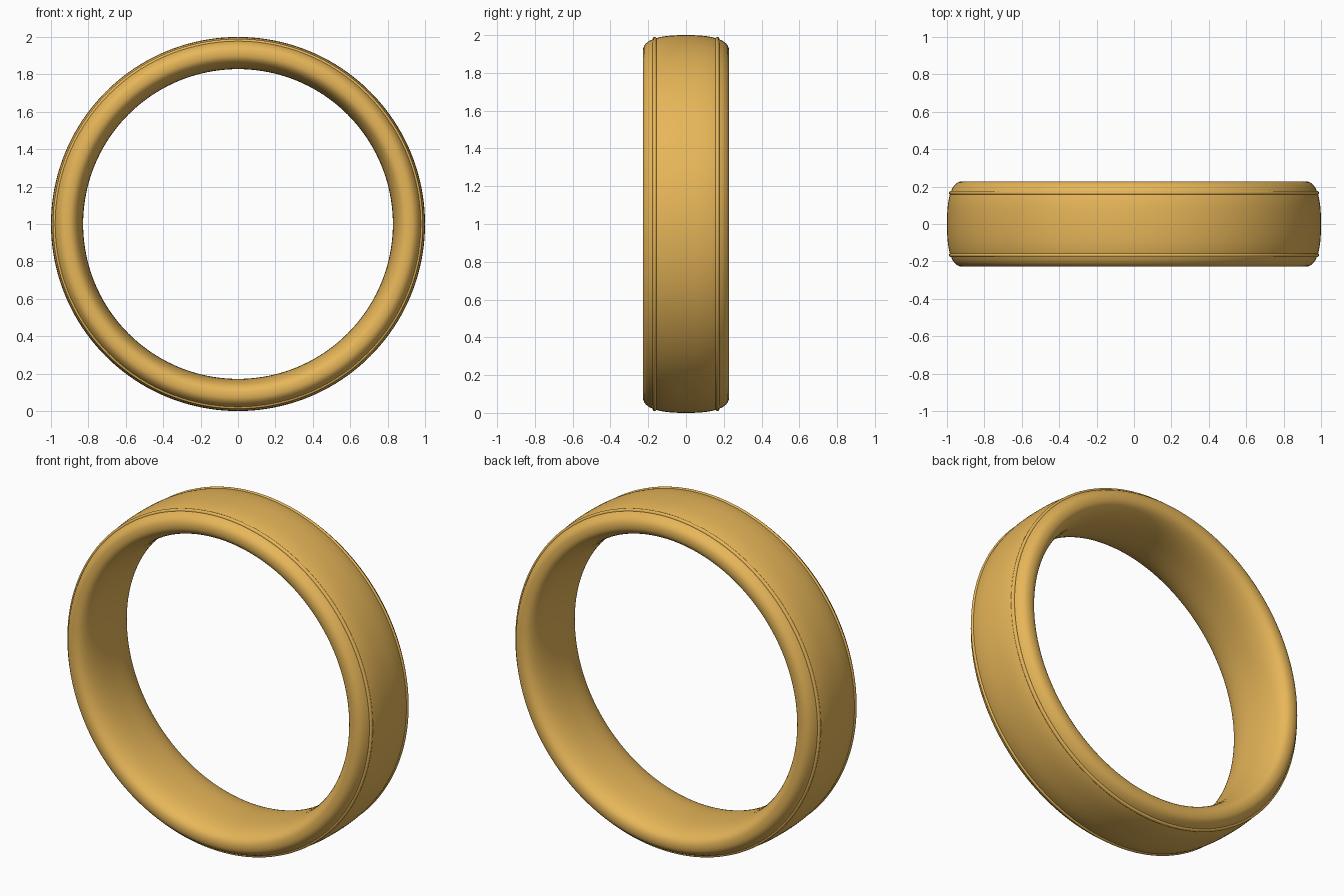
import bpy, bmesh, math

if "Cube" in bpy.data.objects:
    bpy.data.objects.remove(bpy.data.objects["Cube"])


def lathe(name, profile, mat, segments=160):
    """Revolve a closed (radius, y) profile around the ring's y axis."""
    bm = bmesh.new()
    n = len(profile)
    rings = []
    for i in range(segments):
        a = 2 * math.pi * i / segments
        rings.append([bm.verts.new((r * math.cos(a), y, 1 + r * math.sin(a))) for r, y in profile])
    for i in range(segments):
        p, q = rings[i], rings[(i + 1) % segments]
        for j in range(n):
            k = (j + 1) % n
            bm.faces.new((p[j], p[k], q[k], q[j]))
    bmesh.ops.recalc_face_normals(bm, faces=bm.faces)
    for f in bm.faces:
        f.smooth = True
    mesh = bpy.data.meshes.new(name)
    bm.to_mesh(mesh)
    bm.free()
    mesh.materials.append(mat)
    obj = bpy.data.objects.new(name, mesh)
    bpy.context.collection.objects.link(obj)
    return obj


def oval(radius, y, half_r, half_y, power, count):
    """Rounded cross-section (superellipse)."""
    pts = []
    for i in range(count):
        a = 2 * math.pi * i / count
        c, s = math.cos(a), math.sin(a)
        pts.append((radius + half_r * math.copysign(abs(c) ** (2 / power), c),
                    y + half_y * math.copysign(abs(s) ** (2 / power), s)))
    return pts


gold = bpy.data.materials.new("gold")
gold.diffuse_color = (0.80, 0.47, 0.10, 1)
gold.use_nodes = True
gold.node_tree.nodes["Principled BSDF"].inputs["Base Color"].default_value = gold.diffuse_color

# Domed band with a rounded comfort-fit inside
lathe("band", oval(0.914, 0, 0.086, 0.228, 2.5, 48), gold)

# Thin raised beads near both edges
for side, y in (("front", -0.166), ("back", 0.166)):
    lathe(side + "_bead", oval(0.979, y, 0.011, 0.011, 2, 12), gold)
